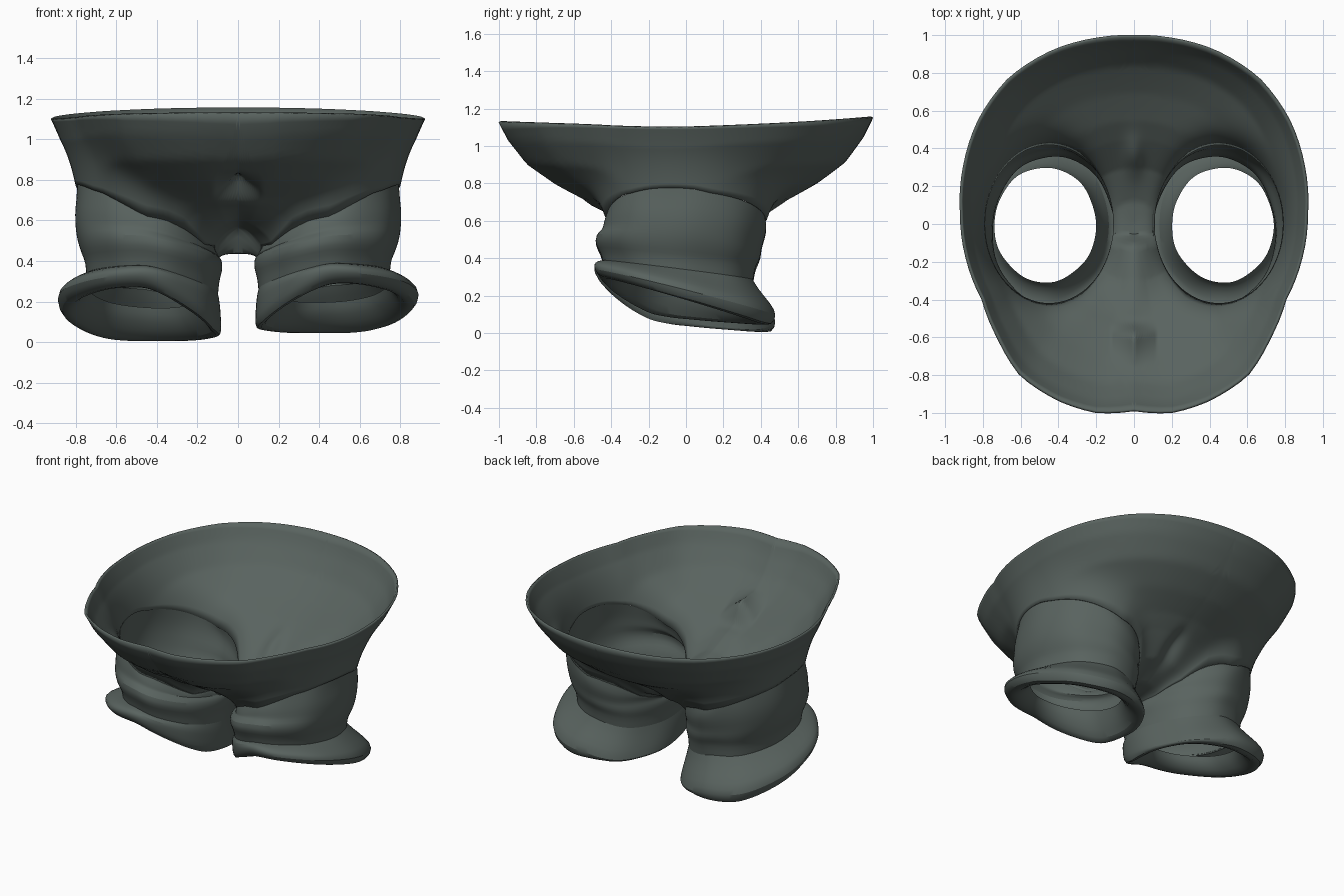
import bpy, bmesh, math

if "Cube" in bpy.data.objects:
    bpy.data.objects.remove(bpy.data.objects["Cube"], do_unlink=True)

cloth = bpy.data.materials.new("dark_grey_green_cloth")
cloth.use_nodes = True
COLOUR = (0.10, 0.125, 0.115, 1)
cloth.diffuse_color = COLOUR
shader = cloth.node_tree.nodes["Principled BSDF"]
shader.inputs["Base Color"].default_value = COLOUR
shader.inputs["Roughness"].default_value = 0.9

# Half outline of the waist, front to back, and bowl height by relative radius
OUTLINE = [(0, -0.985), (0.2, -0.995), (0.38, -0.94), (0.6, -0.8), (0.72, -0.6),
           (0.8, -0.4), (0.88, -0.2), (0.915, 0.05), (0.9, 0.3), (0.82, 0.55),
           (0.66, 0.77), (0.42, 0.92), (0.2, 0.98), (0, 0.995)]
RADII = [(math.atan2(y, x), math.hypot(x, y)) for x, y in OUTLINE]
BOWL = [(0, 0.44), (0.12, 0.45), (0.3, 0.53), (0.45, 0.65), (0.55, 0.72),
        (0.7, 0.8), (0.85, 0.9), (0.95, 1.02), (1, 1.11)]
# Extra height along the centre of the crotch, ending in a step
CROTCH = [(-0.5, 0), (-0.3, 0.08), (-0.12, 0.12), (-0.06, 0), (1, 0)]
LEG_X, LEG_RX, LEG_RY = 0.45, 0.345, 0.425


def lookup(table, t):
    for (a, va), (b, vb) in zip(table, table[1:]):
        if t <= b:
            return va + (vb - va) * max(0, t - a) / (b - a)
    return table[-1][1]


def waist_radius(angle):
    return lookup(RADII, angle)


def bowl_height(x, y):
    r = math.hypot(x, y) / waist_radius(math.atan2(y, abs(x)))
    z = lookup(BOWL, r) + r ** 4 * y * y * (0.045 if y > 0 else 0.02)
    # Cloth drops towards the leg hole
    e = math.hypot((x - LEG_X) / LEG_RX, y / LEG_RY)
    z -= 0.15 * min(1, x / LEG_X) * math.exp(-max(0, e - 1) / 0.12)
    # Crotch fold and seat crease
    z += lookup(CROTCH, y) * math.exp(-(x / 0.12) ** 2)
    z += 0.04 * math.exp(-(x / 0.05) ** 2 - ((y - 0.36) / 0.1) ** 2)
    # Pointed pleat at the front
    rise = min((y + 0.76) / 0.16, (-0.53 - y) / 0.06)
    if rise > 0:
        z += 0.09 * rise * max(0, 1 - x / 0.12)
    return z


def finish(name, bm):
    mesh = bpy.data.meshes.new(name)
    bm.to_mesh(mesh)
    bm.free()
    mesh.materials.append(cloth)
    obj = bpy.data.objects.new(name, mesh)
    bpy.context.collection.objects.link(obj)
    bpy.ops.object.select_all(action="DESELECT")
    obj.select_set(True)
    bpy.context.view_layer.objects.active = obj
    bpy.ops.object.shade_smooth_by_angle(angle=math.radians(50))
    return obj


def loft(bm, rings):
    rows = [[bm.verts.new(p) for p in ring] for ring in rings]
    for a, b in zip(rows, rows[1:]):
        for i in range(len(a)):
            j = (i + 1) % len(a)
            bm.faces.new((a[i], a[j], b[j], b[i]))


# Half of the body, stretched from the leg hole out to the waist and centre seam
def build_body():
    steps, seam = 48, 96
    border = []
    for i in range(steps + 1):
        a = math.pi * (i / steps - 0.5)
        r = waist_radius(a)
        border.append((r * math.cos(a) if 0 < i < steps else 0, r * math.sin(a)))
    top, bottom = border[-1][1], border[0][1]
    border += [(0, top + (bottom - top) * i / seam) for i in range(1, seam)]
    rings = []
    for k in range(25):
        s = k / 24
        ring = []
        for bx, by in border:
            dx, dy = bx - LEG_X, by
            e = 1 / math.hypot(dx / LEG_RX, dy / LEG_RY)
            f = e + (1 - e) * s
            x, y = LEG_X + dx * f, dy * f
            if s == 1:
                x = bx
            ring.append((x, y, bowl_height(x, y)))
        rings.append(ring)
    bm = bmesh.new()
    loft(bm, rings)
    body = finish("trouser_body", bm)
    mirror = body.modifiers.new("mirror", "MIRROR")
    mirror.merge_threshold = 0.002
    thick = body.modifiers.new("cloth_thickness", "SOLIDIFY")
    thick.thickness, thick.offset = 0.014, 0


# Leg rings: inner x, outer x, front y, back y, front z, back z, outer and inner slope
TUBE = [(0.095, 0.80, -0.44, 0.43, 0.60, 0.57, 0.36, 0.42),
        (0.10, 0.81, -0.445, 0.42, 0.57, 0.51, 0.26, 0.34),
        (0.09, 0.805, -0.45, 0.40, 0.55, 0.45, 0.14, 0.24),
        (0.08, 0.795, -0.485, 0.40, 0.53, 0.41, 0.08, 0.2),
        (0.08, 0.775, -0.485, 0.385, 0.475, 0.37, 0.04, 0.2),
        (0.095, 0.755, -0.455, 0.37, 0.43, 0.34, 0.03, 0.22),
        (0.10, 0.75, -0.44, 0.36, 0.37, 0.26, 0.02, 0.25)]
CUFF = [(0.10, 0.75, -0.44, 0.36, 0.38, 0.27, 0.02, 0.25),
        (0.09, 0.80, -0.475, 0.39, 0.375, 0.21, 0.03, 0.28),
        (0.085, 0.87, -0.49, 0.46, 0.355, 0.12, 0.04, 0.33),
        (0.08, 0.90, -0.49, 0.49, 0.325, 0.06, 0.04, 0.38),
        (0.09, 0.87, -0.46, 0.465, 0.28, -0.02, 0.04, 0.42),
        (0.13, 0.82, -0.40, 0.40, 0.26, 0.0, 0.04, 0.36),
        (0.18, 0.76, -0.33, 0.31, 0.29, 0.11, 0.04, 0.2),
        (0.20, 0.74, -0.31, 0.30, 0.33, 0.17, 0.06, 0.1)]


def leg_ring(spec, side, lift, count=48):
    x0, x1, y0, y1, zf, zb, outer, inner = spec
    ring = []
    for i in range(count):
        a = math.tau * i / count
        # Gentle cloth folds
        w = 1 + 0.008 * math.sin(5 * a + 9 * zf) + 0.005 * math.sin(9 * a + side)
        u, v = math.cos(a) * w, math.sin(a) * w
        x = (x0 + x1) / 2 + u * (x1 - x0) / 2
        y = (y0 + y1) / 2 + v * (y1 - y0) / 2
        slope = outer if x > LEG_X else inner
        z = (zf + zb) / 2 + (zb - zf) / 2 * v + slope * (x - LEG_X)
        z = max(z, 0.035 - 0.08 * y)
        ring.append((side * x, y, z + lift * max(0, 1 - z / 0.5)))
    return ring


def build_leg(prefix, side, lift):
    # Join the tube to the edge of the body hole
    hole = []
    for i in range(48):
        a = math.tau * i / 48
        x, y = LEG_X + LEG_RX * math.cos(a), LEG_RY * math.sin(a)
        hole.append((side * x, y, bowl_height(x, y)))
    for part, specs, start in (("leg", TUBE, [hole]), ("cuff", CUFF, [])):
        bm = bmesh.new()
        loft(bm, start + [leg_ring(s, side, lift) for s in specs])
        bmesh.ops.recalc_face_normals(bm, faces=bm.faces)
        obj = finish(prefix + "_" + part, bm)
        obj.modifiers.new("smooth_cloth", "SUBSURF").levels = 1


build_body()
build_leg("left", 1, 0.04)
build_leg("right", -1, 0)
